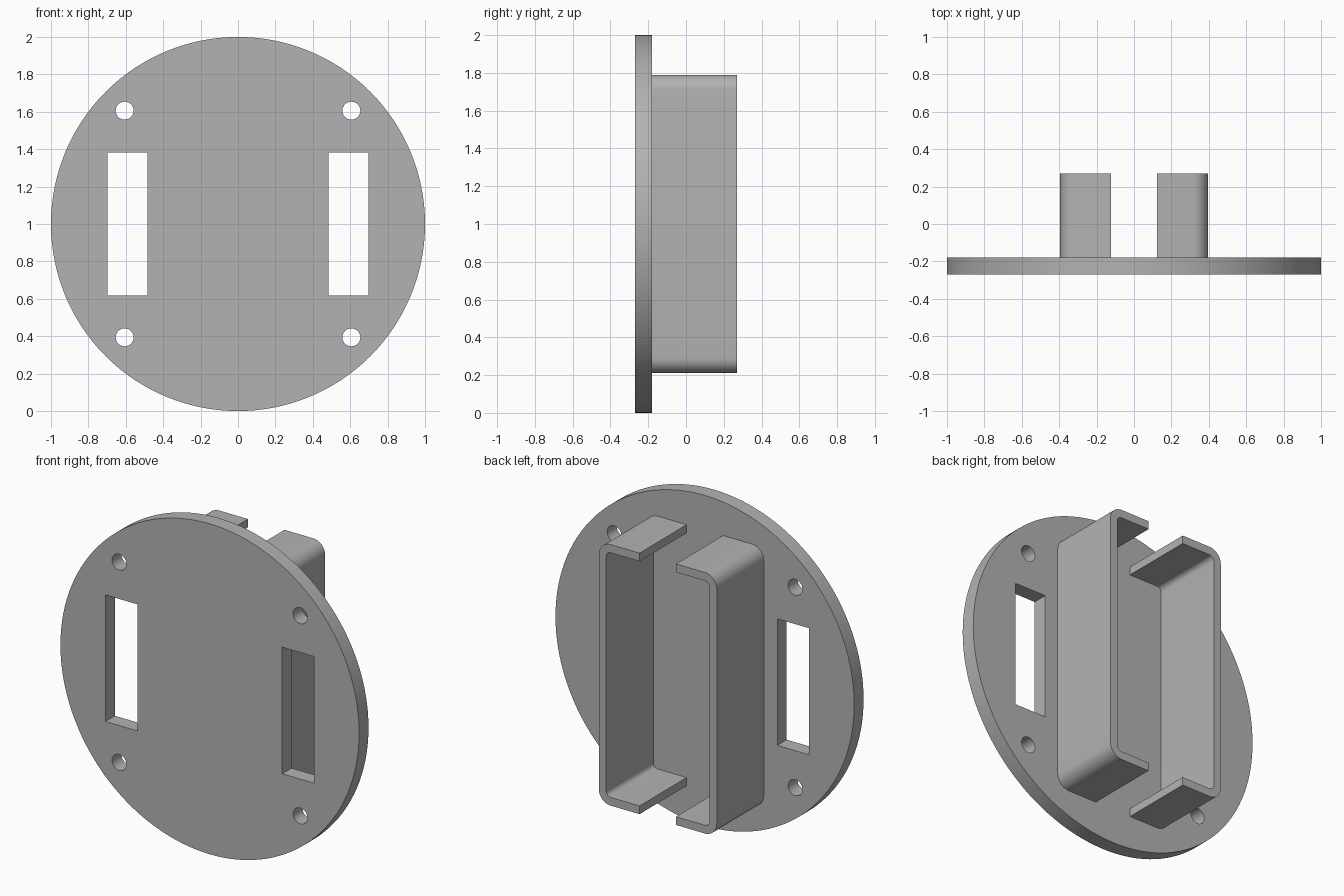
import bpy, bmesh
from math import sin, cos, pi, radians

cube = bpy.data.objects.get("Cube")
if cube:
    bpy.data.objects.remove(cube, do_unlink=True)

FRONT, SEAM, BACK = -0.27, -0.18, 0.27   # plate front, plate back, bracket ends

grey = bpy.data.materials.new("plain grey")
grey.use_nodes = True
colour = (0.45, 0.45, 0.45, 1)
grey.diffuse_color = colour
grey.node_tree.nodes["Principled BSDF"].inputs["Base Color"].default_value = colour


def arc(cx, cz, r, start, end, steps):
    """Points along an arc in the x-z plane, angles in degrees."""
    angles = [radians(start + (end - start) * i / steps) for i in range(steps + 1)]
    return [(cx + r * cos(a), cz + r * sin(a)) for a in angles]


def circle(cx, cz, r, sides):
    return arc(cx, cz, r, 0, 360, sides)[:-1]


def extrude(name, outlines, y0, y1):
    """Solid made by pushing closed x-z outlines from y0 to y1."""
    bm = bmesh.new()
    for outline in outlines:
        face = bm.faces.new([bm.verts.new((x, y0, z)) for x, z in outline])
        new = bmesh.ops.extrude_face_region(bm, geom=[face], use_keep_orig=True)
        verts = [v for v in new["geom"] if isinstance(v, bmesh.types.BMVert)]
        bmesh.ops.translate(bm, verts=verts, vec=(0, y1 - y0, 0))
    bmesh.ops.recalc_face_normals(bm, faces=bm.faces)
    mesh = bpy.data.meshes.new(name)
    bm.to_mesh(mesh)
    bm.free()
    mesh.materials.append(grey)
    obj = bpy.data.objects.new(name, mesh)
    bpy.context.collection.objects.link(obj)
    return obj


def smooth(obj):
    bpy.ops.object.select_all(action="DESELECT")
    obj.select_set(True)
    bpy.context.view_layer.objects.active = obj
    bpy.ops.object.shade_smooth_by_angle(angle=radians(30))


# Round plate with two slots and four screw holes
plate = extrude("round_plate", [circle(0, 1, 1, 128)], FRONT, SEAM)
openings = []
for s in (-1, 1):
    a, b, h = s * 0.485, s * 0.698, 0.383
    openings.append([(a, 1 - h), (b, 1 - h), (b, 1 + h), (a, 1 + h)])
    for t in (-1, 1):
        openings.append(circle(s * 0.606, 1 + t * 0.606, 0.048, 32))
cutter = extrude("opening_cutter", openings, FRONT - 0.1, SEAM + 0.1)
cutter.hide_render = True
cut = plate.modifiers.new("openings", "BOOLEAN")
cut.operation = "DIFFERENCE"
cut.solver = "EXACT"
cut.object = cutter
bpy.context.view_layer.objects.active = plate
bpy.ops.object.modifier_apply(modifier=cut.name)
bpy.data.objects.remove(cutter, do_unlink=True)
smooth(plate)

# Two C-shaped brackets with rounded corners, open towards the middle
INNER, OUTER, HALF, WALL, R = 0.122, 0.395, 0.79, 0.05, 0.08
cx, cz = OUTER - R, HALF - R
profile = [(INNER, 1 + HALF)]
profile += arc(cx, 1 + cz, R, 90, 0, 10)
profile += arc(cx, 1 - cz, R, 0, -90, 10)
profile += [(INNER, 1 - HALF), (INNER, 1 - HALF + WALL)]
profile += arc(cx, 1 - cz, R - WALL, -90, 0, 10)
profile += arc(cx, 1 + cz, R - WALL, 0, 90, 10)
profile += [(INNER, 1 + HALF - WALL)]
for name, s in (("left_bracket", 1), ("right_bracket", -1)):
    smooth(extrude(name, [[(s * x, z) for x, z in profile]], SEAM, BACK))
